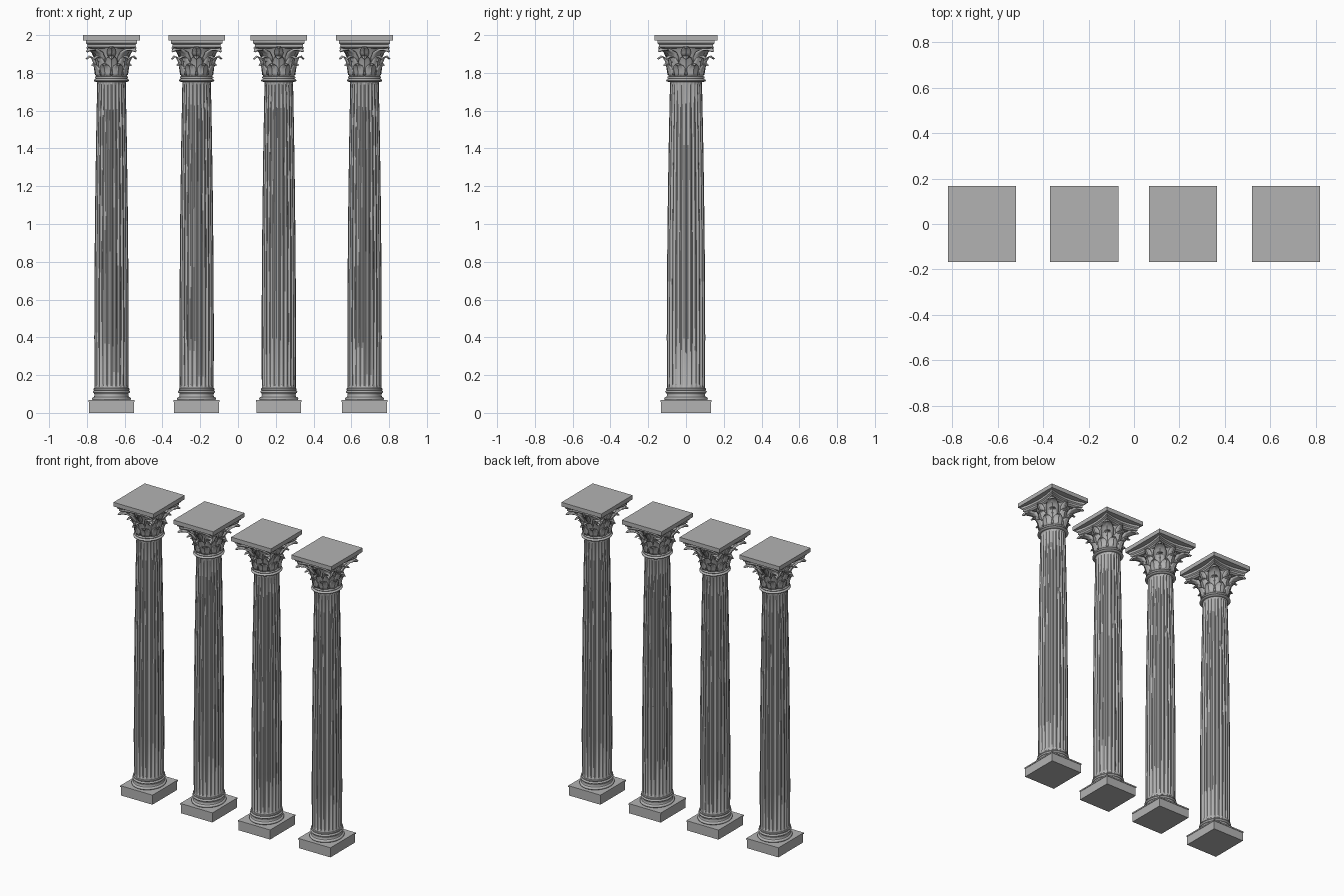
import bpy, bmesh
from math import sin, cos, pi, tau

if "Cube" in bpy.data.objects:
    bpy.data.objects.remove(bpy.data.objects["Cube"], do_unlink=True)

COLUMN_X = (-0.67, -0.219, 0.216, 0.67)
SQUASH = 0.893          # columns are slightly narrower in x than in y

stone = bpy.data.materials.new("grey stone")
stone.use_nodes = True
stone.diffuse_color = (0.45, 0.45, 0.45, 1)
stone.node_tree.nodes["Principled BSDF"].inputs["Base Color"].default_value = (0.45, 0.45, 0.45, 1)


def finish(name, bm, smooth=None, thickness=0):
    """Turn a bmesh into one part, repeated for every column."""
    for v in bm.verts:
        v.co.x *= SQUASH
    bmesh.ops.recalc_face_normals(bm, faces=bm.faces)
    mesh = bpy.data.meshes.new(name)
    bm.to_mesh(mesh)
    bm.free()
    mesh.materials.append(stone)
    first = bpy.data.objects.new(f"{name}_1", mesh)
    bpy.context.collection.objects.link(first)
    if thickness:
        solid = first.modifiers.new("thickness", 'SOLIDIFY')
        solid.thickness = thickness
        solid.offset = 0
    if smooth:
        bpy.ops.object.select_all(action='DESELECT')
        first.select_set(True)
        bpy.context.view_layer.objects.active = first
        bpy.ops.object.shade_smooth_by_angle(angle=smooth)
    for i, x in enumerate(COLUMN_X):
        ob = first
        if i:
            ob = first.copy()
            ob.name = f"{name}_{i + 1}"
            bpy.context.collection.objects.link(ob)
        ob.location.x = x


def skin(bm, rings, closed=True, caps=True):
    """Bridge rows of points with quads."""
    rows = [[bm.verts.new(p) for p in ring] for ring in rings]
    n = len(rows[0])
    for a, b in zip(rows, rows[1:]):
        for i in range(n if closed else n - 1):
            j = (i + 1) % n
            bm.faces.new((a[i], a[j], b[j], b[i]))
    if caps:
        bm.faces.new(rows[0][::-1])
        bm.faces.new(rows[-1])


def lathe(name, profile, sides=48):
    bm = bmesh.new()
    skin(bm, [[(r * cos(tau * i / sides), r * sin(tau * i / sides), z)
               for i in range(sides)] for r, z in profile])
    finish(name, bm, 0.7)


def slab(name, layers):
    """Square block from (half width, height) layers."""
    bm = bmesh.new()
    skin(bm, [[(-h, -h, z), (h, -h, z), (h, h, z), (-h, h, z)] for h, z in layers])
    finish(name, bm)


def bulge(r, z0, z1, out, steps=6):
    """Half-round moulding profile."""
    return [(r + out * sin(pi * k / steps), z0 + (z1 - z0) * (1 - cos(pi * k / steps)) / 2)
            for k in range(steps + 1)]


def leaves(name, path, angles, cup, thickness=0.006):
    """Ring of curling, ribbed leaves; path rows are radius, height, half width."""
    bm = bmesh.new()
    for a in angles:
        rows = []
        for r, z, w in path:
            row = []
            for t in (-1, -0.55, -0.12, 0, 0.12, 0.55, 1):
                rr = r - cup * w * t * t + (0.004 if t == 0 else 0)
                s = w * t
                row.append((rr * cos(a) - s * sin(a), rr * sin(a) + s * cos(a),
                            z - 0.12 * w * abs(t)))
            rows.append(row)
        skin(bm, rows, closed=False, caps=False)
    finish(name, bm, 0.6, thickness)


# Square foot and round base mouldings
slab("plinth", [(0.133, 0), (0.133, 0.058), (0.136, 0.058), (0.136, 0.067)])
lathe("base_moulding", bulge(0.104, 0.066, 0.084, 0.012) + [(0.102, 0.088), (0.1, 0.095), (0.103, 0.103)]
      + bulge(0.102, 0.105, 0.119, 0.008) + [(0.106, 0.122), (0.106, 0.128), (0.098, 0.134)])

# Fluted, gently swelling shaft
FLUTES, STEPS = 24, 6
shaft = []
for r, z, depth in ((0.101, 0.125, 0), (0.101, 0.137, 0), (0.101, 0.15, 1), (0.102, 0.4, 1), (0.101, 0.65, 1),
                    (0.099, 0.9, 1), (0.096, 1.15, 1), (0.092, 1.4, 1), (0.088, 1.6, 1),
                    (0.085, 1.735, 1), (0.085, 1.748, 0), (0.087, 1.765, 0)):
    ring = []
    for i in range(FLUTES * STEPS):
        k = i % STEPS
        rr = r * (1 - 0.075 * depth * sin(pi * max(0, k - 1) / (STEPS - 1)))
        a = tau * (i - 0.5) / (FLUTES * STEPS)
        ring.append((rr * cos(a), rr * sin(a), z))
    shaft.append(ring)
bm = bmesh.new()
skin(bm, shaft)
finish("fluted_shaft", bm, 0.5)

# Neck rings and flaring bell
lathe("neck_ring", bulge(0.094, 1.753, 1.767, 0.011) + bulge(0.092, 1.769, 1.782, 0.007))
lathe("capital_bell", [(0.088, 1.775), (0.087, 1.82), (0.09, 1.86), (0.098, 1.9),
                       (0.112, 1.928), (0.118, 1.94)])

# Two rows of leaves
eighths = [tau * i / 8 for i in range(8)]
leaves("lower_leaves", [(0.092, 1.782, 0.03), (0.095, 1.8, 0.036), (0.1, 1.822, 0.036),
                        (0.109, 1.84, 0.027), (0.118, 1.846, 0.015), (0.124, 1.839, 0.002)],
       [a + tau / 16 for a in eighths], 0.35)
leaves("upper_leaves", [(0.091, 1.79, 0.022), (0.097, 1.83, 0.034), (0.104, 1.86, 0.036),
                        (0.116, 1.882, 0.029), (0.131, 1.888, 0.017), (0.146, 1.873, 0.002)],
       eighths, 0.35)

# Corner horns reaching out under the top slab
corners = [pi / 4 + i * pi / 2 for i in range(4)]
leaves("corner_horns", [(0.098, 1.85, 0.03), (0.112, 1.885, 0.04), (0.135, 1.912, 0.042),
                        (0.165, 1.927, 0.032), (0.19, 1.926, 0.02), (0.203, 1.912, 0.004)],
       corners, 0.5, 0.01)

# Small curls between the horns
leaves("side_curls", [(0.1, 1.885, 0.018), (0.112, 1.91, 0.026), (0.126, 1.93, 0.022),
                      (0.138, 1.938, 0.012), (0.143, 1.93, 0.002)],
       [i * pi / 2 for i in range(4)], 0.35)


# Hollow-sided block below the slab
def hollow_square(h, z, steps=8):
    ring = []
    for q in range(4):
        a = q * pi / 2
        for k in range(steps):
            t = 2 * k / steps - 1
            d = h * (0.84 + 0.16 * t * t)
            ring.append((d * cos(a) - h * t * sin(a), d * sin(a) + h * t * cos(a), z))
    return ring


bm = bmesh.new()
skin(bm, [hollow_square(h, z) for h, z in ((0.128, 1.93), (0.142, 1.938), (0.142, 1.95),
                                           (0.152, 1.957), (0.152, 1.975))])
finish("hollow_abacus", bm, 0.5)

# Flat top slab
slab("top_slab", [(0.168, 1.972), (0.168, 2.0)])
